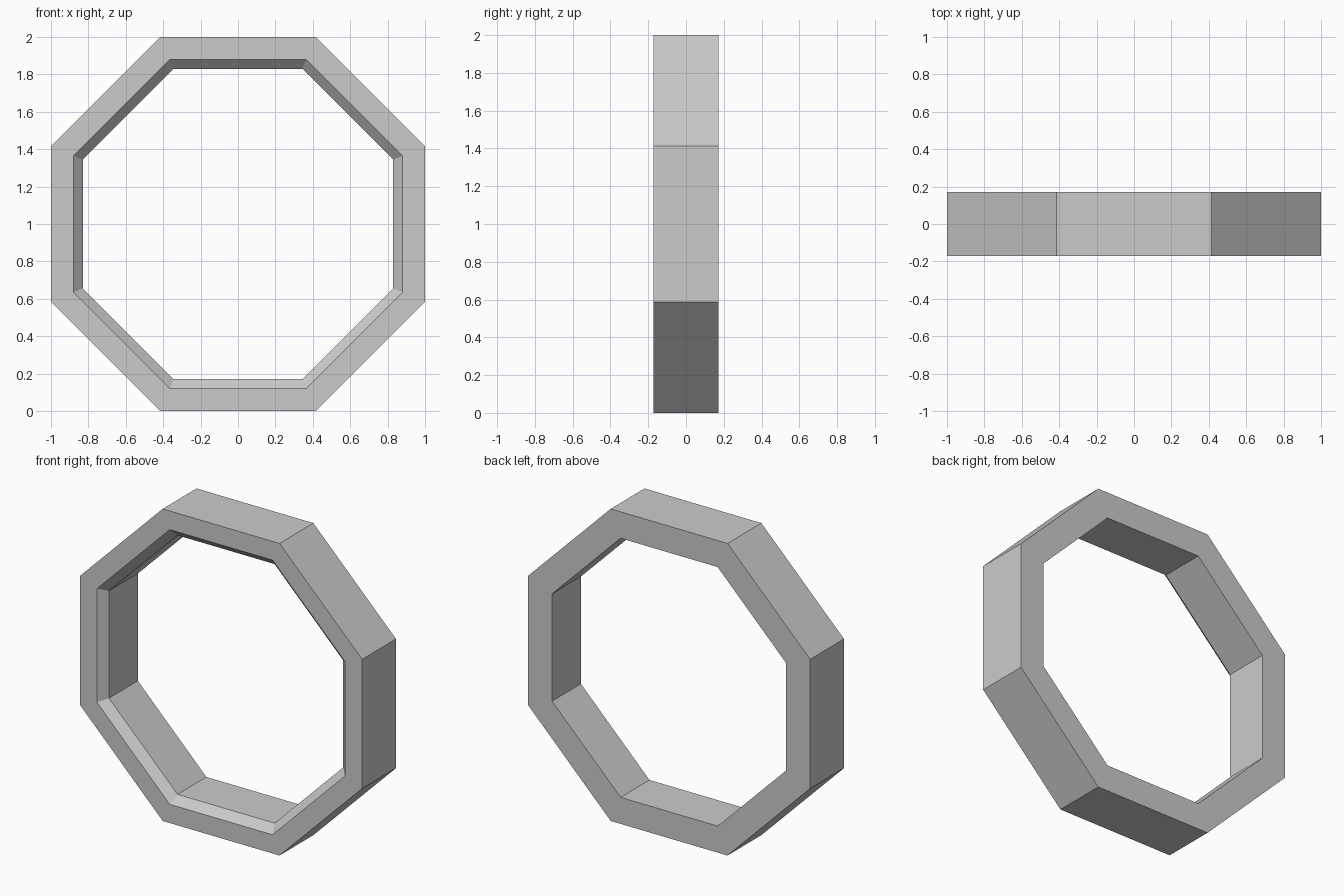
import bpy, bmesh, math

if "Cube" in bpy.data.objects:
    bpy.data.objects.remove(bpy.data.objects["Cube"])

SIDES = 8
HALF = 0.171  # half depth of the frame

# Cross-section as (distance from centre to flat, y): chamfer on the front inner edge only
profile = [(1.0, -HALF), (1.0, HALF), (0.83, HALF), (0.83, -HALF + 0.05), (0.88, -HALF)]

# Sweep the section around the octagon
bm = bmesh.new()
rings = []
for i in range(SIDES):
    a = math.tau * (i + 0.5) / SIDES
    k = 1 / math.cos(math.pi / SIDES)
    rings.append([bm.verts.new((r * k * math.cos(a), y, 1 + r * k * math.sin(a)))
                  for r, y in profile])
n = len(profile)
for i in range(SIDES):
    r0, r1 = rings[i], rings[(i + 1) % SIDES]
    for j in range(n):
        bm.faces.new((r0[j], r0[(j + 1) % n], r1[(j + 1) % n], r1[j]))
bmesh.ops.recalc_face_normals(bm, faces=bm.faces)

# Octagonal frame
mesh = bpy.data.meshes.new("octagonal_frame")
bm.to_mesh(mesh)
bm.free()
bpy.context.collection.objects.link(bpy.data.objects.new("octagonal_frame", mesh))
